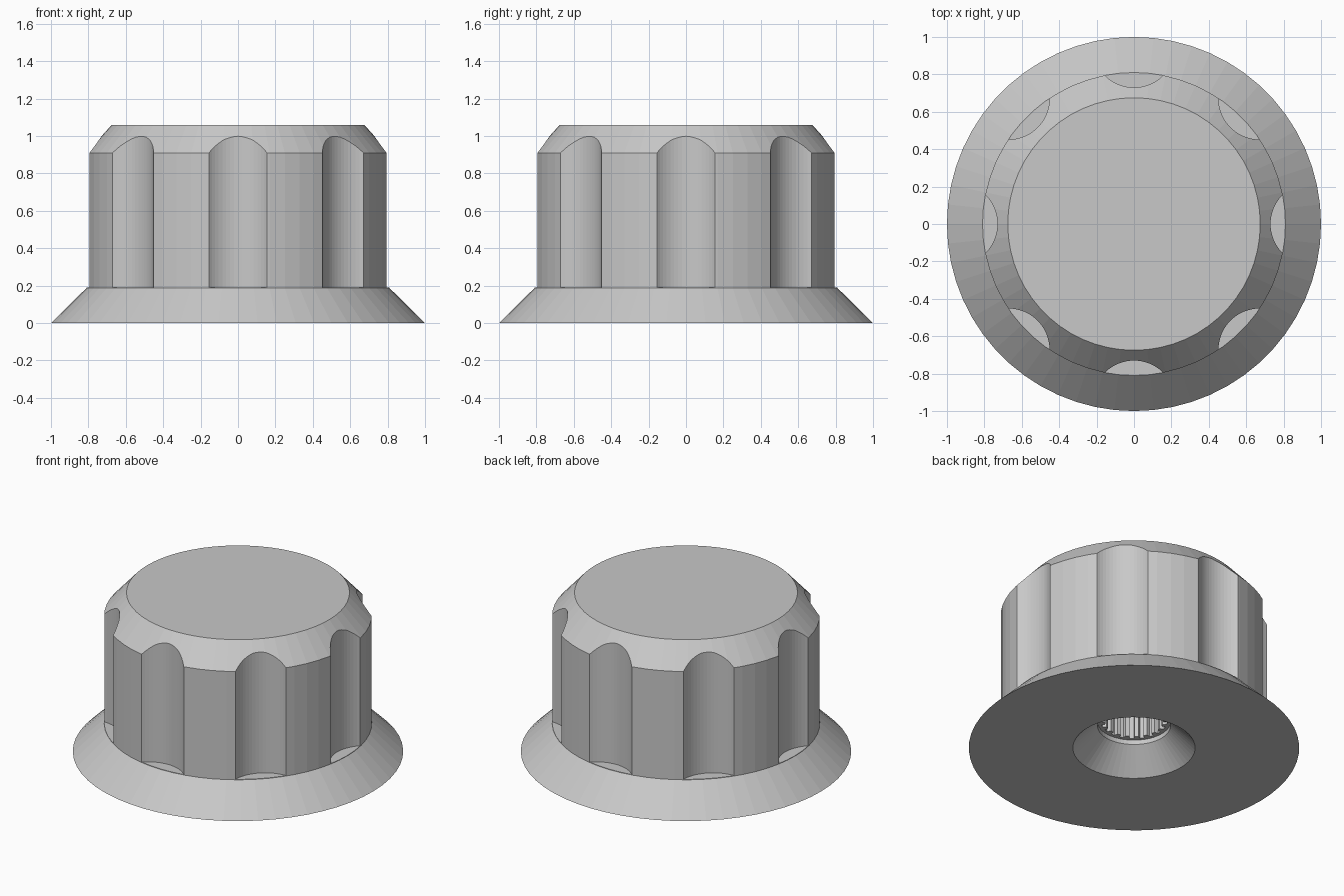
import bpy, bmesh
from math import pi, sin, cos

cube = bpy.data.objects.get("Cube")
if cube:
    bpy.data.objects.remove(cube, do_unlink=True)

grey = bpy.data.materials.new("light grey plastic")
grey.use_nodes = True
grey.diffuse_color = (0.58, 0.58, 0.58, 1)
grey.node_tree.nodes["Principled BSDF"].inputs["Base Color"].default_value = (0.58, 0.58, 0.58, 1)


def to_object(name, bm):
    bmesh.ops.recalc_face_normals(bm, faces=bm.faces)
    mesh = bpy.data.meshes.new(name)
    bm.to_mesh(mesh)
    bm.free()
    mesh.materials.append(grey)
    obj = bpy.data.objects.new(name, mesh)
    bpy.context.collection.objects.link(obj)
    return obj


def prism(bm, outline, z0, z1):
    """Closed upright prism over a flat outline."""
    low = [bm.verts.new((x, y, z0)) for x, y in outline]
    high = [bm.verts.new((x, y, z1)) for x, y in outline]
    bm.faces.new(low[::-1])
    bm.faces.new(high)
    n = len(outline)
    for i in range(n):
        j = (i + 1) % n
        bm.faces.new((low[i], low[j], high[j], high[i]))


def lathe(name, profile, sides):
    """Solid of revolution from (radius, height) points, capped at both ends."""
    bm = bmesh.new()
    rings = [[bm.verts.new((r * cos(2 * pi * i / sides), r * sin(2 * pi * i / sides), z))
              for i in range(sides)] for r, z in profile]
    for a, b in zip(rings, rings[1:]):
        for i in range(sides):
            j = (i + 1) % sides
            bm.faces.new((a[i], a[j], b[j], b[i]))
    bm.faces.new(rings[0])
    bm.faces.new(rings[-1])
    return to_object(name, bm)


def cut(target, cutter):
    mod = target.modifiers.new("cut", "BOOLEAN")
    mod.operation = "DIFFERENCE"
    mod.solver = "EXACT"
    mod.object = cutter
    bpy.context.view_layer.objects.active = target
    bpy.ops.object.modifier_apply(modifier=mod.name)
    bpy.data.objects.remove(cutter, do_unlink=True)


# Knob: flared skirt, upright grip, chamfered top, countersunk underside
bore_r = 0.22
knob = lathe("knob", [(bore_r, 0.18), (bore_r, 0.15), (0.37, 0), (1, 0), (0.81, 0.187),
                      (0.81, 0.91), (0.675, 1.06)], 60)

# Eight finger scallops around the grip
bm = bmesh.new()
for k in range(8):
    a = k * pi / 4
    prism(bm, [(0.95 * cos(a) + 0.22 * cos(a + t * pi / 32), 0.95 * sin(a) + 0.22 * sin(a + t * pi / 32))
               for t in range(64)], 0.19, 1.3)
cut(knob, to_object("scallop_cutter", bm))

# Splined shaft bore, entered from below
bm = bmesh.new()
teeth = 20
outline = []
for k in range(teeth):
    for offset, r in ((-0.3, 0.175), (-0.2, 0.2), (0.2, 0.2), (0.3, 0.175)):
        a = 2 * pi * (k + offset) / teeth
        outline.append((r * cos(a), r * sin(a)))
prism(bm, outline, 0.1, 0.8)
cut(knob, to_object("spline_cutter", bm))
